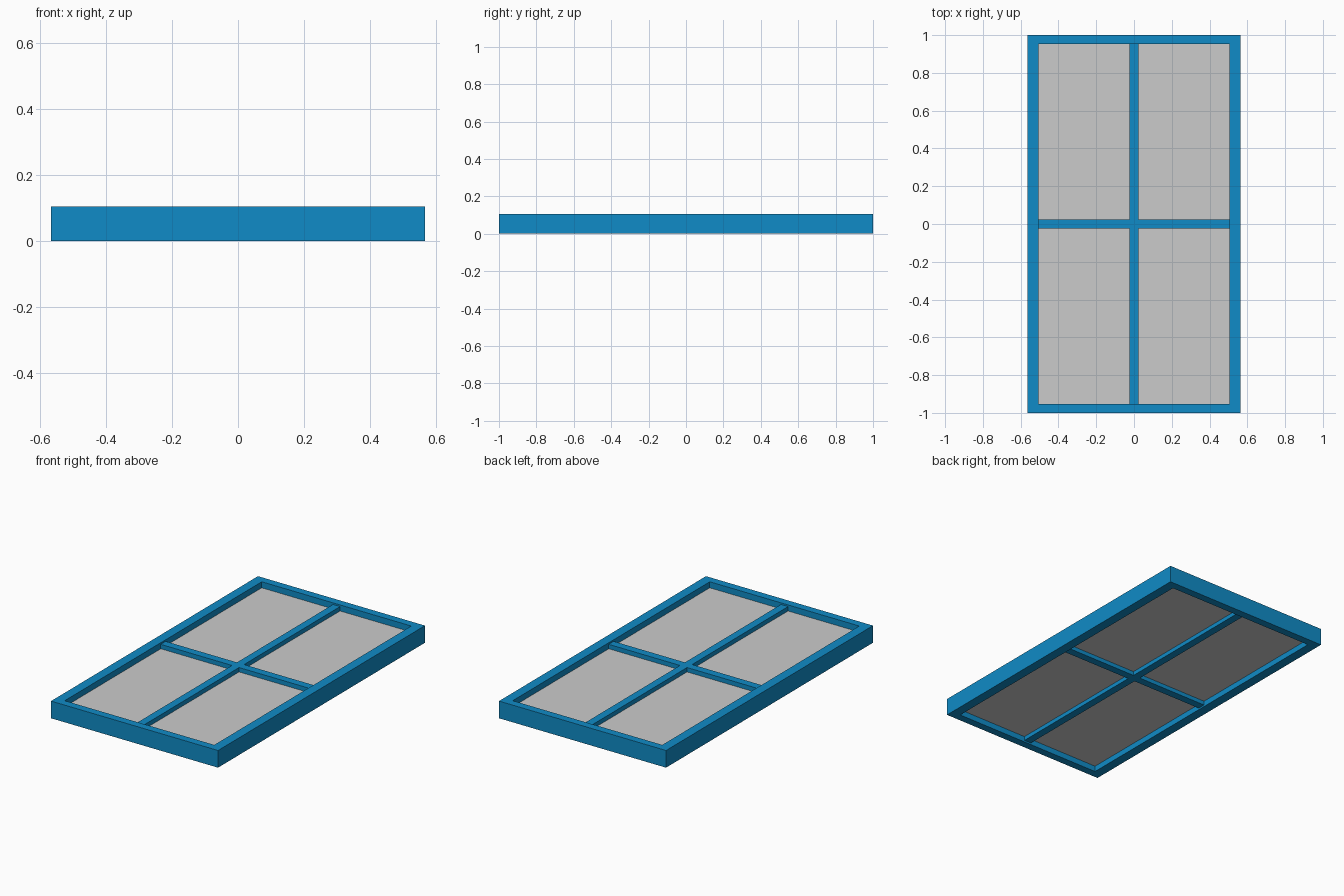
import bpy

if "Cube" in bpy.data.objects:
    bpy.data.objects.remove(bpy.data.objects["Cube"])

blue = bpy.data.materials.new("frame_blue")
blue.diffuse_color = (0.005, 0.26, 0.57, 1)
blue.use_nodes = True
blue.node_tree.nodes["Principled BSDF"].inputs["Base Color"].default_value = blue.diffuse_color

W, L, H = 0.565, 1.0, 0.105        # half width, half length, height
IX, IY = 0.506, 0.952              # inner opening half sizes
BAR = 0.024                        # half width of the bars


def box(name, x0, x1, y0, y1, z0, z1, mat=None):
    bpy.ops.mesh.primitive_cube_add(size=1, location=((x0 + x1) / 2, (y0 + y1) / 2, (z0 + z1) / 2))
    ob = bpy.context.object
    ob.name = name
    ob.scale = (x1 - x0, y1 - y0, z1 - z0)
    bpy.ops.object.transform_apply(location=False, rotation=False, scale=True)
    if mat:
        ob.data.materials.append(mat)
    return ob


# Outer window frame: slab with one rectangular opening
frame = box("window_frame", -W, W, -L, L, 0, H, blue)
cutter = box("opening_cutter", -IX, IX, -IY, IY, -0.1, H + 0.1)
cutter.hide_render = True
mod = frame.modifiers.new("opening", "BOOLEAN")
mod.operation = "DIFFERENCE"
mod.object = cutter
bpy.context.view_layer.objects.active = frame
bpy.ops.object.modifier_apply(modifier=mod.name)
bpy.data.objects.remove(cutter)

# Crossed glazing bars
BZ0, BZ1 = 0.01, 0.095
box("long_bar", -BAR, BAR, -IY, IY, BZ0, BZ1, blue)
for s, side in ((-1, "left"), (1, "right")):
    xs = sorted((s * BAR, s * IX))
    box("cross_bar_" + side, *xs, -BAR, BAR, BZ0, BZ1, blue)

# Four panes
for sx in (-1, 1):
    for sy in (-1, 1):
        xs = sorted((sx * BAR, sx * IX))
        ys = sorted((sy * BAR, sy * IY))
        box("pane", *xs, *ys, 0.035, 0.068)
